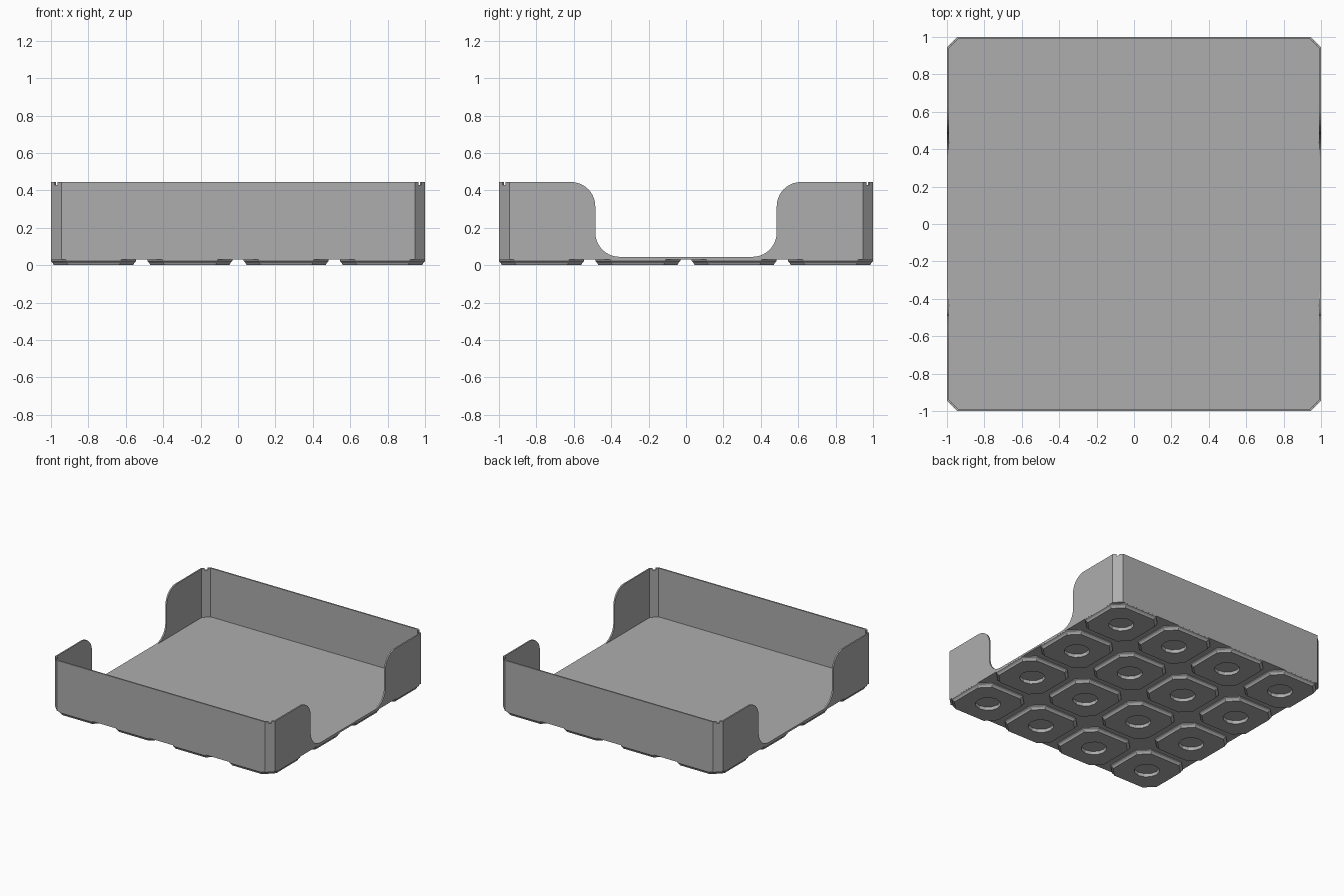
import bpy, bmesh, math
from mathutils import Matrix

if "Cube" in bpy.data.objects:
    bpy.data.objects.remove(bpy.data.objects["Cube"], do_unlink=True)

grey = bpy.data.materials.new("plain grey")
grey.use_nodes = True
grey.diffuse_color = (0.42, 0.42, 0.42, 1)
grey.node_tree.nodes["Principled BSDF"].inputs["Base Color"].default_value = grey.diffuse_color

HEIGHT, FLOOR_TOP, FLOOR_BOTTOM = 0.445, 0.045, 0.03
WALL, CORNER, PITCH = 0.012, 0.055, 0.515


def octagon(half, cut):
    a = half - cut
    return [(half, -a), (half, a), (a, half), (-a, half),
            (-half, a), (-half, -a), (-a, -half), (a, -half)]


def finish(bm, name):
    bmesh.ops.recalc_face_normals(bm, faces=bm.faces)
    mesh = bpy.data.meshes.new(name)
    bm.to_mesh(mesh)
    bm.free()
    mesh.materials.append(grey)
    obj = bpy.data.objects.new(name, mesh)
    bpy.context.collection.objects.link(obj)
    return obj


def loft(name, loops):
    """Skin a stack of matching closed loops and cap both ends."""
    bm = bmesh.new()
    rings = [[bm.verts.new(p) for p in loop] for loop in loops]
    n = len(rings[0])
    for low, high in zip(rings, rings[1:]):
        for i in range(n):
            j = (i + 1) % n
            bm.faces.new((low[i], low[j], high[j], high[i]))
    bm.faces.new(rings[0])
    bm.faces.new(rings[-1])
    return finish(bm, name)


def at_height(outline, z):
    return [(x, y, z) for x, y in outline]


def cut(obj, cutter):
    cutter.hide_render = True
    cutter.hide_set(True)
    mod = obj.modifiers.new("cut", 'BOOLEAN')
    mod.operation = 'DIFFERENCE'
    mod.solver = 'EXACT'
    mod.object = cutter


def arc(cy, cz, r, start, end, steps=10):
    return [(cy + r * math.cos(math.radians(start + (end - start) * i / steps)),
             cz + r * math.sin(math.radians(start + (end - start) * i / steps)))
            for i in range(steps + 1)]


# Tray shell: chamfered outside, hollow inside
outer = octagon(1.0, CORNER)
inner = octagon(1.0 - WALL, CORNER - WALL * 0.586)
tray = loft("tray", [at_height(outer, FLOOR_BOTTOM), at_height(outer, HEIGHT),
                     at_height(inner, HEIGHT), at_height(inner, FLOOR_TOP)])

# Scoop through both side walls, with rounded shoulders and rounded bottom corners
R, EDGE = 0.13, 0.485
half = (arc(EDGE - R, FLOOR_TOP + R, R, 270, 360)
        + arc(EDGE + R, HEIGHT - R, R, 180, 90)
        + [(EDGE + R, HEIGHT + 0.1)])
profile = half + [(-y, z) for y, z in reversed(half)]
scoop = loft("side_scoop_cutter", [[(x, y, z) for y, z in profile] for x in (-1.2, 1.2)])
cut(tray, scoop)

# Small notches in the top of the four corner panels
bm = bmesh.new()
mid = 1.0 - CORNER / 2
for k in range(4):
    turn = Matrix.Rotation(math.radians(45 + 90 * k), 4, 'Z')
    place = turn @ Matrix.Translation((mid * math.sqrt(2), 0, HEIGHT))
    bmesh.ops.create_cube(bm, size=1, matrix=place @ Matrix.Diagonal((0.08, 0.024, 0.03, 1)))
cut(tray, finish(bm, "corner_notch_cutter"))

# Grid of bevelled feet, each with a shallow round socket underneath
socket = [(0.095 * math.cos(math.tau * i / 12), 0.095 * math.sin(math.tau * i / 12))
          for i in range(12)]
for row in range(4):
    for col in range(4):
        cx, cy = (col - 1.5) * PITCH, (row - 1.5) * PITCH
        foot = loft("foot", [at_height(octagon(0.212, 0.075), 0.0),
                             at_height(octagon(0.217, 0.075), 0.012),
                             at_height(octagon(0.227, 0.08), 0.022),
                             at_height(octagon(0.227, 0.08), FLOOR_BOTTOM + 0.004)])
        hole = loft("foot_socket_cutter", [at_height(socket, -0.02), at_height(socket, 0.028)])
        foot.location = hole.location = (cx, cy, 0)
        cut(foot, hole)
